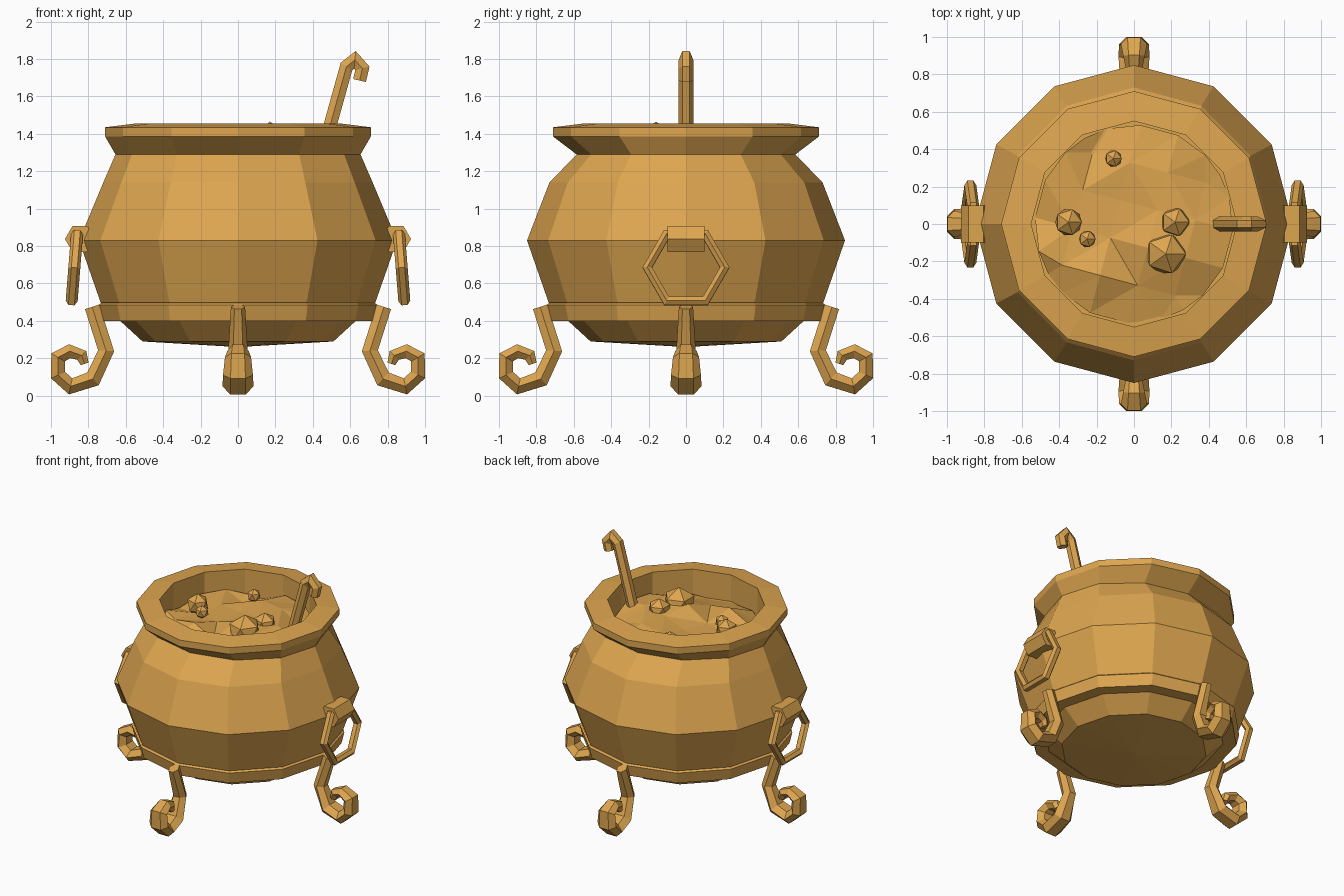
import bpy, bmesh, math, random
from mathutils import Matrix, Vector

random.seed(4)
cube = bpy.data.objects.get("Cube")
if cube:
    bpy.data.objects.remove(cube, do_unlink=True)

brass = bpy.data.materials.new("golden_brass")
brass.use_nodes = True
colour = (0.73, 0.38, 0.08, 1)
brass.diffuse_color = colour
brass.node_tree.nodes["Principled BSDF"].inputs["Base Color"].default_value = colour


def finish(name, bm, matrix=Matrix(), fix_normals=True):
    if fix_normals:
        bmesh.ops.recalc_face_normals(bm, faces=bm.faces)
    bm.transform(matrix)
    mesh = bpy.data.meshes.new(name)
    bm.to_mesh(mesh)
    bm.free()
    mesh.materials.append(brass)
    obj = bpy.data.objects.new(name, mesh)
    bpy.context.collection.objects.link(obj)
    return obj


def lathe(name, profile, closed=False, sides=12):
    """Turn (x radius, y radius, z) points around the z axis."""
    bm = bmesh.new()
    rings = []
    for rx, ry, z in profile:
        if rx == 0:
            rings.append([bm.verts.new((0, 0, z))] * sides)
        else:
            angles = [math.tau * i / sides for i in range(sides)]
            rings.append([bm.verts.new((rx * math.cos(a), ry * math.sin(a), z)) for a in angles])
    pairs = list(zip(rings, rings[1:]))
    if closed:
        pairs.append((rings[-1], rings[0]))
    for low, high in pairs:
        for i in range(sides):
            j = (i + 1) % sides
            corners = dict.fromkeys((low[i], low[j], high[j], high[i]))
            bm.faces.new(list(corners))
    return finish(name, bm)


def sweep(name, path, matrix=Matrix(), closed=False, sides=6):
    """Tube along (x, z, thickness, width) points in the xz plane."""
    bm = bmesh.new()
    points = [Vector((p[0], p[1])) for p in path]
    n = len(path)
    rings = []
    for i, (x, z, thick, width) in enumerate(path):
        before = points[i - 1] if closed or i else points[i] * 2 - points[i + 1]
        after = points[(i + 1) % n] if closed or i < n - 1 else points[i] * 2 - before
        d1, d2 = (points[i] - before).normalized(), (after - points[i]).normalized()
        t = (d1 + d2).normalized()
        miter = thick / max(t.dot(d1), 0.6)
        ring = []
        for k in range(sides):
            a = math.tau * k / sides
            off = miter * math.sin(a) / math.sin(math.pi / 3)
            ring.append(bm.verts.new((x - t.y * off, width * math.cos(a), z + t.x * off)))
        rings.append(ring)
    for i in range(n if closed else n - 1):
        a, b = rings[i], rings[(i + 1) % n]
        for k in range(sides):
            m = (k + 1) % sides
            bm.faces.new((a[k], a[m], b[m], b[k]))
    if not closed:
        bm.faces.new(rings[0])
        bm.faces.new(rings[-1])
    return finish(name, bm, matrix)


# Pot body with flared rim and inner wall
lathe("pot_body", [
    (0, 0, 0.26), (0.51, 0.51, 0.29), (0.63, 0.63, 0.40), (0.735, 0.735, 0.50),
    (0.85, 0.85, 0.83), (0.72, 0.73, 1.14), (0.655, 0.585, 1.29),
    (0.71, 0.71, 1.385), (0.71, 0.71, 1.435), (0.55, 0.55, 1.455),
    (0.55, 0.55, 1.25), (0, 0, 1.25)])

# Raised band around the lower belly
lathe("lower_band", [(r, r, z) for r, z in
      ((0.60, 0.40), (0.725, 0.40), (0.745, 0.485), (0.72, 0.505), (0.62, 0.47))], closed=True)

# Lumpy stew surface
bm = bmesh.new()
bmesh.ops.create_grid(bm, x_segments=5, y_segments=5, size=0.52,
                      matrix=Matrix.Rotation(math.radians(-15), 4, 'Z'))
for v in bm.verts:
    r = v.co.xy.length
    if r > 0.5:
        v.co.xy *= 0.53 / r
    v.co.z = 1.27 + random.uniform(-0.03, 0.05) if r > 0.4 else 1.31 + random.uniform(-0.03, 0.07)
bmesh.ops.triangulate(bm, faces=bm.faces)
finish("stew_surface", bm)

# Bubbles and chunks floating in the stew
for i, (x, y, r) in enumerate(((-0.35, 0.01, 0.08), (-0.25, -0.08, 0.05), (0.22, 0.01, 0.085),
                               (0.17, -0.16, 0.12), (-0.11, 0.35, 0.05))):
    bm = bmesh.new()
    bmesh.ops.create_icosphere(bm, subdivisions=1, radius=r)
    finish(f"stew_chunk_{i + 1}", bm, Matrix.Translation((x, y, 1.345)))

# Ladle with hooked end
s = 0.035
sweep("ladle", [(x, z, s, s + 0.004) for x, z in
      ((0.43, 1.22), (0.58, 1.76), (0.625, 1.795), (0.665, 1.75), (0.65, 1.685))])

# Four scrolled legs, widening towards the foot
leg = [(0.78, 0.475, 0.04, 0.038), (0.705, 0.24, 0.04, 0.052), (0.775, 0.09, 0.042, 0.075),
       (0.895, 0.05, 0.038, 0.083), (0.962, 0.11, 0.038, 0.08), (0.962, 0.205, 0.036, 0.07),
       (0.90, 0.238, 0.034, 0.058), (0.835, 0.215, 0.03, 0.045), (0.82, 0.17, 0.022, 0.035)]
for i, side in enumerate(("left", "back", "right", "front")):
    sweep(side + "_leg", leg, Matrix.Rotation(math.pi / 2 * i, 4, 'Z'))

# Hanging hexagonal ring handles and their brackets
ring = [(0.207 * math.cos(math.tau * i / 6), 0.207 * math.sin(math.tau * i / 6), 0.022, 0.032)
        for i in range(6)]
for i, side in enumerate(("left", "right")):
    turn = Matrix.Rotation(math.pi * i, 4, 'Z')
    hang = Matrix.Translation((0.875, 0, 0.685)) @ Matrix.Rotation(-0.08, 4, 'Y')
    sweep(side + "_ring_handle", ring, turn @ hang @ Matrix.Rotation(math.pi / 2, 4, 'Z'), closed=True)
    bm = bmesh.new()
    bmesh.ops.create_cone(bm, cap_ends=True, segments=6, radius1=0.08, radius2=0.08, depth=0.2,
                          matrix=Matrix.Rotation(math.pi / 2, 4, 'X') @ Matrix.Rotation(math.pi / 6, 4, 'Z'))
    xs = sorted(v.co.x for v in bm.verts)
    # put a flat side on top, so a corner points outwards
    if xs[-1] < 0.075:
        bm.transform(Matrix.Rotation(math.pi / 6, 4, 'Y'))
    finish(side + "_handle_bracket", bm, turn @ Matrix.Translation((0.845, 0, 0.838)))
